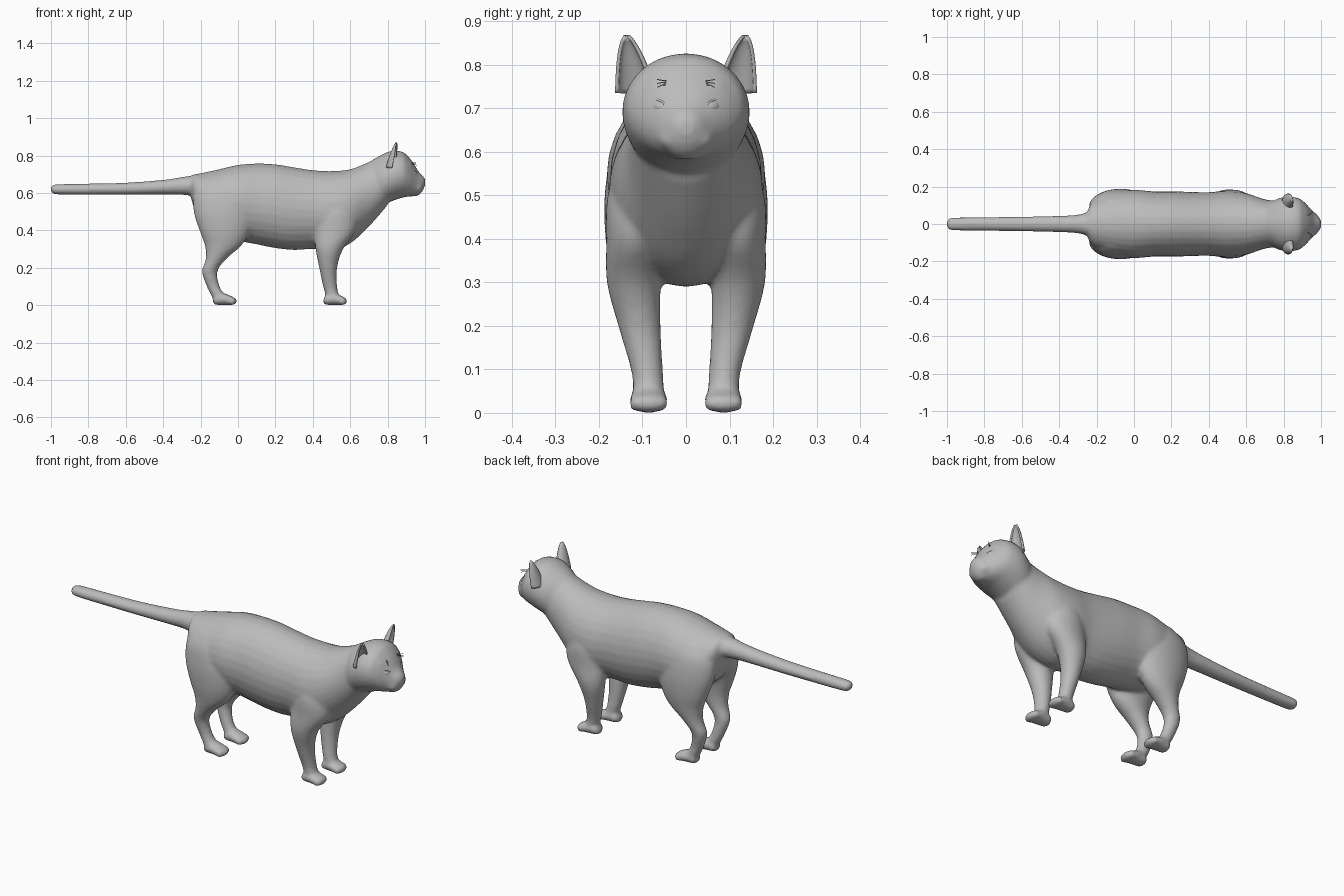
import bpy, bmesh
from math import sin, cos, pi, radians
from mathutils import Vector, Matrix

if "Cube" in bpy.data.objects:
    bpy.data.objects.remove(bpy.data.objects["Cube"], do_unlink=True)

GREY = (0.5, 0.5, 0.5, 1.0)
fur = bpy.data.materials.new("plain_grey")
fur.use_nodes = True
fur.diffuse_color = GREY
for node in fur.node_tree.nodes:
    if node.type == "BSDF_PRINCIPLED":
        node.inputs["Base Color"].default_value = GREY


def finish(name, bm):
    """Turn a bmesh into a smooth shaded object."""
    bmesh.ops.recalc_face_normals(bm, faces=bm.faces)
    for face in bm.faces:
        face.smooth = True
    mesh = bpy.data.meshes.new(name)
    bm.to_mesh(mesh)
    bm.free()
    mesh.materials.append(fur)
    obj = bpy.data.objects.new(name, mesh)
    bpy.context.collection.objects.link(obj)
    return obj


def mirror(obj):
    mod = obj.modifiers.new("other_side", "MIRROR")
    mod.use_axis = (False, True, False)
    return obj


def refine(rings, steps=4):
    """Catmull-Rom interpolation between rings."""
    r = [Vector(v) for v in rings]
    r = [r[0]] + r + [r[-1]]
    out = []
    for a, b, c, d in zip(r, r[1:], r[2:], r[3:]):
        for i in range(steps):
            t = i / steps
            out.append(b + (c - a) * (t / 2) + (a * 2 - b * 5 + c * 4 - d) * (t * t / 2)
                       + (b * 3 - a - c * 3 + d) * (t ** 3 / 2))
    return out + [r[-1]]


def skin_rings(bm, loops):
    verts = [[bm.verts.new(p) for p in loop] for loop in loops]
    n = len(verts[0])
    for lo, hi in zip(verts, verts[1:]):
        for i in range(n):
            j = (i + 1) % n
            bm.faces.new((lo[i], lo[j], hi[j], hi[i]))
    bm.faces.new(verts[0][::-1])
    bm.faces.new(verts[-1])


ANGLES = [2 * pi * i / 28 for i in range(28)]


def loft_x(bm, rings, y=0.0):
    """Rings across x, each given as (x, top, bottom, half width)."""
    skin_rings(bm, [[(x, y + w * cos(a), (top + low) / 2 + (top - low) / 2 * sin(a))
                     for a in ANGLES] for x, top, low, w in refine(rings)])


def loft_z(bm, rings, side):
    """Rings up z, each given as (z, back x, front x, centre y, half width)."""
    skin_rings(bm, [[((x0 + x1) / 2 + (x1 - x0) / 2 * cos(a), side * (y + w * sin(a)), z)
                     for a in ANGLES] for z, x0, x1, y, w in refine(rings)])


def ball(bm, centre, size, turn=0.0):
    mat = (Matrix.Translation(centre) @ Matrix.Rotation(turn, 4, "Z")
           @ Matrix.Diagonal((*size, 1)))
    bmesh.ops.create_uvsphere(bm, u_segments=20, v_segments=12, radius=1, matrix=mat)


def tube(name, strokes, radius, closed=False):
    """Thin round strands along lists of points."""
    curve = bpy.data.curves.new(name, "CURVE")
    curve.dimensions = "3D"
    curve.bevel_depth = radius
    curve.bevel_resolution = 1
    curve.materials.append(fur)
    for pts in strokes:
        s = curve.splines.new("POLY")
        s.points.add(len(pts) - 1)
        for p, co in zip(s.points, pts):
            p.co = (*co, 1)
        s.use_cyclic_u = closed
    obj = bpy.data.objects.new(name, curve)
    bpy.context.collection.objects.link(obj)
    return obj


# Body skin: torso, neck, head, tail and legs merged into one surface
bm = bmesh.new()
torso = [(-.25, .69, .57, .06), (-.235, .7, .52, .1), (-.2, .705, .45, .135),
         (-.1, .727, .38, .168), (0, .75, .345, .182), (.1, .757, .325, .175),
         (.2, .753, .305, .175), (.3, .737, .295, .172), (.4, .722, .3, .17),
         (.5, .717, .29, .178), (.6, .727, .33, .165), (.7, .765, .42, .132),
         (.8, .81, .535, .12)]
head = [(.7, .765, .5, .1), (.76, .8, .53, .132), (.82, .825, .555, .147),
        (.88, .82, .575, .138), (.915, .79, .58, .113), (.94, .757, .582, .086),
        (.965, .716, .587, .06), (.988, .692, .61, .038), (1, .675, .64, .018)]
tail = [(-1, .632, .608, .012), (-.99, .643, .597, .028), (-.96, .647, .592, .035),
        (-.8, .65, .59, .036), (-.6, .655, .59, .039), (-.4, .67, .592, .044),
        (-.3, .685, .59, .05), (-.2, .7, .58, .075)]
for part in (torso, head, tail):
    loft_x(bm, part)

hind_leg = [(.02, -.13, -.06, .088, .034), (.05, -.142, -.068, .088, .034),
            (.1, -.167, -.098, .09, .031), (.18, -.192, -.11, .1, .036),
            (.25, -.172, -.06, .108, .047), (.32, -.177, .02, .112, .06),
            (.4, -.206, .065, .112, .073), (.5, -.237, .09, .1, .087),
            (.6, -.235, .07, .085, .085), (.67, -.18, .03, .07, .06)]
front_leg = [(.02, .48, .54, .086, .034), (.05, .47, .54, .086, .036),
             (.1, .455, .53, .09, .037), (.2, .434, .53, .107, .049),
             (.3, .415, .562, .12, .062), (.4, .41, .63, .113, .07),
             (.5, .42, .63, .1, .08), (.6, .46, .59, .08, .06)]
paw = [(-.068, .03, .01, .02), (-.055, .055, .002, .036), (-.02, .066, 0, .041),
       (.02, .053, 0, .044), (.042, .042, .002, .038), (.05, .03, .01, .024)]
for side in (1, -1):
    loft_z(bm, hind_leg, side)
    loft_z(bm, front_leg, side)
    for px in (-.066, .525):
        y = side * .086
        loft_x(bm, [(px + x, t, b, w) for x, t, b, w in paw], y)
        # Toes
        for k in (-1.5, -.5, .5, 1.5):
            ball(bm, (px + .045 - abs(k) * .008, y + k * .021, .022), (.02, .012, .02))
    # Muzzle pads and brow ridge
    ball(bm, (.955, side * .03, .63), (.032, .034, .028))
    ball(bm, (.9, side * .06, .745), (.03, .035, .025))
ball(bm, (.948, 0, .598), (.024, .035, .016))
body = finish("body", bm)
remesh = body.modifiers.new("merge", "REMESH")
remesh.mode = "VOXEL"
remesh.voxel_size = 0.009
remesh.use_smooth_shade = True
relax = body.modifiers.new("relax", "SMOOTH")
relax.factor = 0.5
relax.iterations = 6

# Ears: cupped sheets opening forwards and a little outwards
bm = bmesh.new()
base, tip = Vector((.825, .113, .735)), Vector((.848, .136, .866))
rows = []
for i in range(13):
    t = i / 12
    c = base.lerp(tip, t)
    spread = max(1 - t, 0.01) ** 0.55
    row = []
    for j in range(17):
        a = radians(-120 + 210 * j / 16)
        row.append(bm.verts.new(c + Vector((-.032 * spread * cos(a), .046 * spread * sin(a), 0))))
    rows.append(row)
for lo, hi in zip(rows, rows[1:]):
    for j in range(16):
        bm.faces.new((lo[j], lo[j + 1], hi[j + 1], hi[j]))
ears = finish("ears", bm)
thick = ears.modifiers.new("thickness", "SOLIDIFY")
thick.thickness = 0.008
thick.offset = 0
mirror(ears)

# Eyes with a raised lid around each
eye_at, eye_turn = Vector((.937, .06, .703)), radians(38)
bm = bmesh.new()
ball(bm, eye_at, (.015, .023, .016), eye_turn)
mirror(finish("eyes", bm))
frame = Matrix.Translation(eye_at) @ Matrix.Rotation(eye_turn, 4, "Z")
for side, name in ((1, "eyelid_a"), (-1, "eyelid_b")):
    rim = []
    for a in ANGLES:
        p = frame @ Vector((.006, .023 * cos(a), .016 * sin(a) + .005 * cos(a)))
        rim.append((p.x, side * p.y, p.z))
    tube(name, [rim], .003, closed=True)

# Nose and lower lip
bm = bmesh.new()
ball(bm, (.982, 0, .668), (.016, .02, .013))
finish("nose", bm)
bm = bmesh.new()
ball(bm, (.957, 0, .602), (.02, .036, .008))
finish("lower_lip", bm)

# Brow hairs
hairs = []
for side in (1, -1):
    for k in range(3):
        z = .748 + k * .005
        hairs.append([(.92, side * .042, z + .004), (.945, side * .054, z + .006),
                      (.955, side * .066, z + .004 * k)])
tube("brow_hairs", hairs, .0012)
